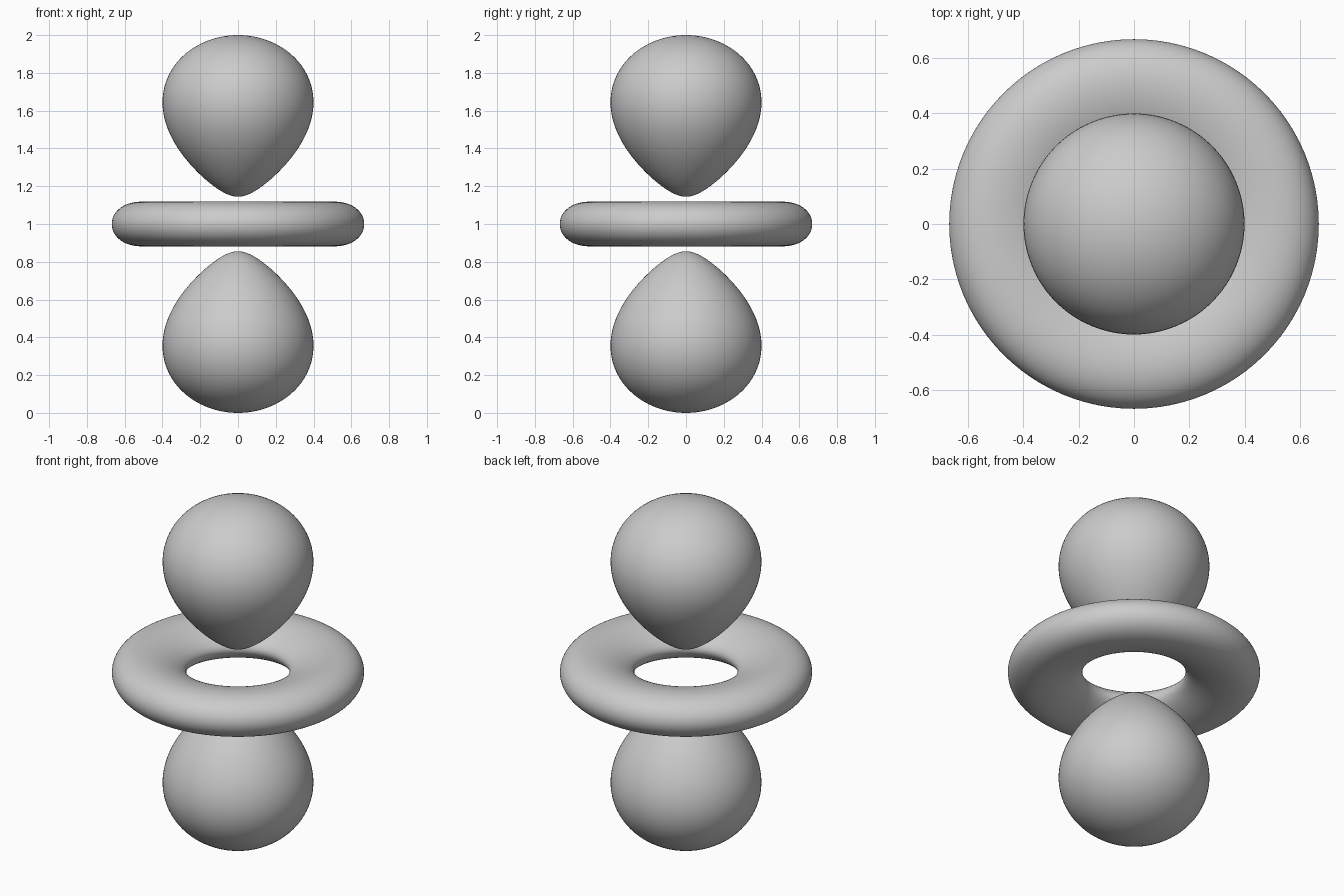
import bpy
import bmesh
import math

cube = bpy.data.objects.get("Cube")
if cube:
    bpy.data.objects.remove(cube, do_unlink=True)

DECAY = 4.52                        # radial falloff of the cloud
LEVEL = 2 * math.exp(-DECAY)        # surface level, lobe tips one unit from centre
CENTRE = 1.0
SEGMENTS = 96
STEPS = 64

grey = bpy.data.materials.new("neutral grey")
grey.use_nodes = True
colour = (0.6, 0.6, 0.6, 1)
grey.diffuse_color = colour
grey.node_tree.nodes["Principled BSDF"].inputs["Base Color"].default_value = colour


def ratio(r):
    return LEVEL * math.exp(DECAY * r) / r ** 2


def limit(target, outside):
    """Radius where the ratio reaches the target, searched from the peak."""
    inside = 2 / DECAY
    for _ in range(50):
        mid = (inside + outside) / 2
        if ratio(mid) < target:
            inside = mid
        else:
            outside = mid
    return inside


def profile(sign, target):
    """Half outline of a lobe (sign 1) or the ring (sign -1) as (x, height)."""
    near, far = limit(target, 0.01), limit(target, 1.2)
    points = []
    for i in range(STEPS + 1):
        r = near + (far - near) * (1 - math.cos(math.pi * i / STEPS)) / 2
        cos_sq = min(1, max(0, (1 + sign * ratio(r)) / 3))
        points.append((r * math.sqrt(1 - cos_sq), r * math.sqrt(cos_sq)))
    return points


def lathe(name, points, closed):
    """Spin an outline about the vertical axis into a smooth solid."""
    bm = bmesh.new()
    verts = [bm.verts.new((x, 0, z + CENTRE)) for x, z in points]
    pairs = list(zip(verts, verts[1:]))
    if closed:
        pairs.append((verts[-1], verts[0]))
    edges = [bm.edges.new(pair) for pair in pairs]
    bmesh.ops.spin(bm, geom=verts + edges, cent=(0, 0, 0), axis=(0, 0, 1),
                   angle=math.tau, steps=SEGMENTS, use_duplicate=False)
    bmesh.ops.remove_doubles(bm, verts=bm.verts, dist=0.0001)
    bmesh.ops.recalc_face_normals(bm, faces=bm.faces)
    for face in bm.faces:
        face.smooth = True
    mesh = bpy.data.meshes.new(name)
    bm.to_mesh(mesh)
    bm.free()
    mesh.materials.append(grey)
    bpy.context.collection.objects.link(bpy.data.objects.new(name, mesh))


# Mirrored teardrop lobes
lobe = profile(1, 2)
lathe("upper_lobe", lobe, False)
lathe("lower_lobe", [(x, -z) for x, z in lobe], False)

# Ring around the middle
upper = profile(-1, 1)
lower = [(x, -z) for x, z in reversed(upper[1:-1])]
lathe("middle_ring", upper + lower, True)
